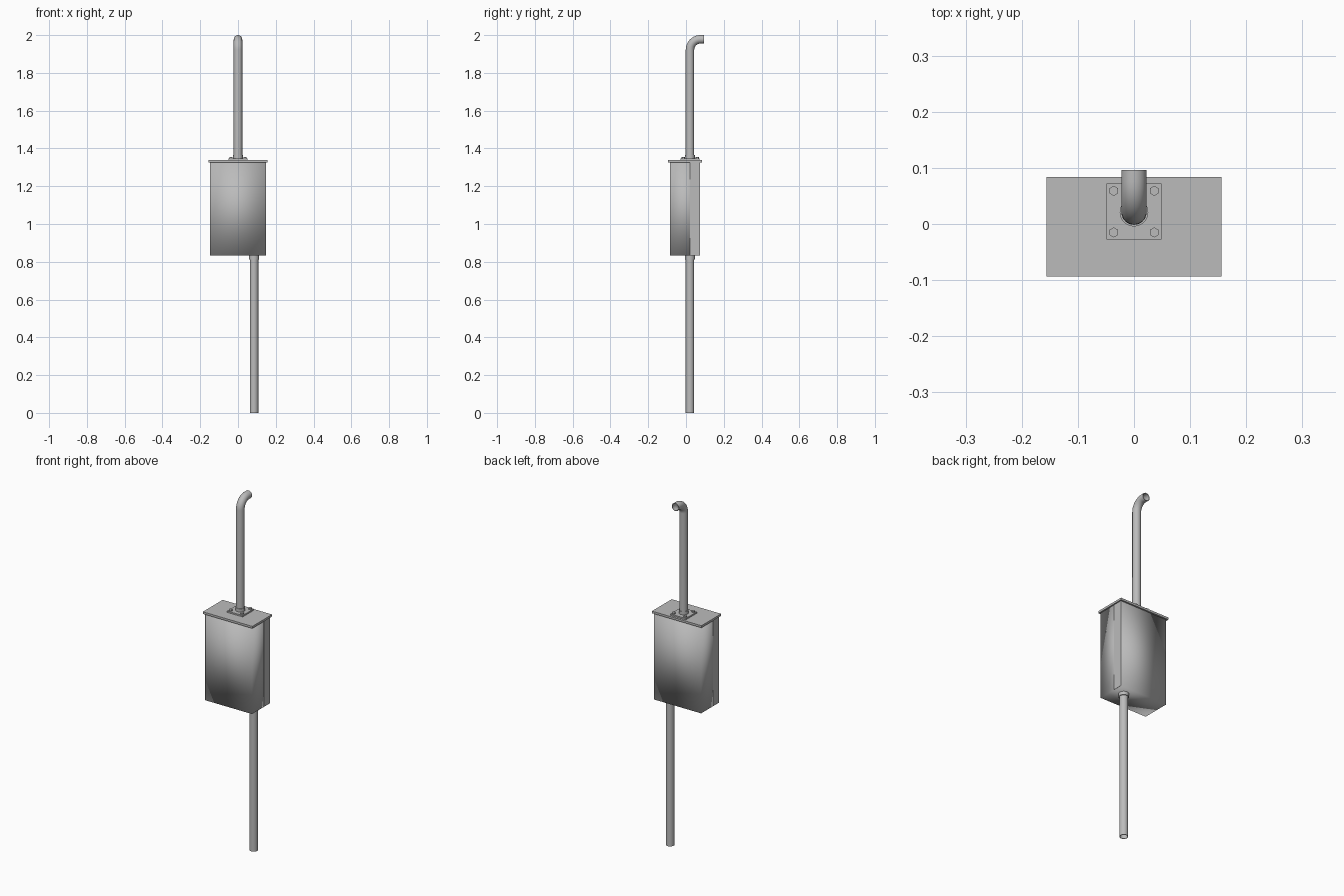
import bpy, bmesh, math
from mathutils import Matrix, Vector

cube = bpy.data.objects.get("Cube")
if cube:
    bpy.data.objects.remove(cube, do_unlink=True)

GREY = (0.5, 0.5, 0.5, 1)
metal = bpy.data.materials.new("grey metal")
metal.use_nodes = True
metal.diffuse_color = GREY
metal.node_tree.nodes["Principled BSDF"].inputs["Base Color"].default_value = GREY

PIPE_Y, PIPE_R, WALL = 0.021, 0.0225, 0.003
SIDES = 24


def finish(name, bm, smooth_angle=None):
    bmesh.ops.recalc_face_normals(bm, faces=bm.faces)
    mesh = bpy.data.meshes.new(name)
    bm.to_mesh(mesh)
    bm.free()
    mesh.materials.append(metal)
    ob = bpy.data.objects.new(name, mesh)
    bpy.context.collection.objects.link(ob)
    if smooth_angle:
        bpy.ops.object.select_all(action="DESELECT")
        ob.select_set(True)
        bpy.context.view_layer.objects.active = ob
        bpy.ops.object.shade_smooth_by_angle(angle=math.radians(smooth_angle))
    return ob


def box(name, low, high):
    low, high = Vector(low), Vector(high)
    bm = bmesh.new()
    bmesh.ops.create_cube(bm, size=1, matrix=Matrix.Translation((low + high) / 2)
                          @ Matrix.Diagonal((high - low).to_4d()))
    return finish(name, bm)


def cylinder(name, x, y, z0, z1, radius, sides=SIDES):
    bm = bmesh.new()
    bmesh.ops.create_cone(bm, cap_ends=True, segments=sides, radius1=radius, radius2=radius,
                          depth=z1 - z0, matrix=Matrix.Translation((x, y, (z0 + z1) / 2)))
    return finish(name, bm, 40)


def hollow_pipe(name, x, path):
    """Sweep a tube along (y, z, tilt) stations, out along the skin and back along the bore."""
    bm = bmesh.new()
    stations = [(p, PIPE_R) for p in path] + [(p, PIPE_R - WALL) for p in reversed(path)]
    rings = []
    for (y, z, tilt), r in stations:
        side = Vector((0, math.cos(tilt), -math.sin(tilt)))
        ring = []
        for i in range(SIDES):
            t = math.tau * i / SIDES
            ring.append(bm.verts.new(Vector((x, y, z)) + r * (math.cos(t) * Vector((1, 0, 0))
                                                              + math.sin(t) * side)))
        rings.append(ring)
    for k, a in enumerate(rings):
        b = rings[(k + 1) % len(rings)]
        for i in range(SIDES):
            j = (i + 1) % SIDES
            bm.faces.new((a[i], a[j], b[j], b[i]))
    return finish(name, bm, 40)


# Softly shaded silencer body under a flat lid
body = box("silencer_body", (-0.148, -0.085, 0.832), (0.148, 0.075, 1.328))
for face in body.data.polygons:
    face.use_smooth = True
box("lid", (-0.156, -0.094, 1.326), (0.156, 0.084, 1.338))

# Overlapping sheet seams on the narrow sides
box("left_seam", (0.147, 0.02, 0.833), (0.149, 0.075, 1.327))
box("right_seam", (-0.149, -0.085, 0.833), (-0.147, -0.03, 1.327))

# Mounting flange with four hexagonal bolts
box("flange", (-0.049, PIPE_Y - 0.049, 1.337), (0.049, PIPE_Y + 0.051, 1.346))
for sx in (-1, 1):
    for sy in (-1, 1):
        cylinder("flange_bolt", sx * 0.036, PIPE_Y + 0.001 + sy * 0.037, 1.345, 1.354, 0.009, 6)
cylinder("upper_collar", 0, PIPE_Y, 1.345, 1.364, 0.0255)

# Upper pipe, bent towards the back at its top
BEND = 0.055
top_z = 2 - PIPE_R
path = [(PIPE_Y, 1.34, 0)]
for i in range(11):
    a = math.pi / 2 * i / 10
    path.append((PIPE_Y + BEND * (1 - math.cos(a)), top_z - BEND + BEND * math.sin(a), a))
path.append((0.096, top_z, math.pi / 2))
hollow_pipe("upper_pipe", 0, path)

# Lower pipe, offset to the left, with its collar
hollow_pipe("lower_pipe", 0.085, [(PIPE_Y, 0, 0), (PIPE_Y, 0.835, 0)])
cylinder("lower_collar", 0.085, PIPE_Y, 0.813, 0.834, 0.0265)
